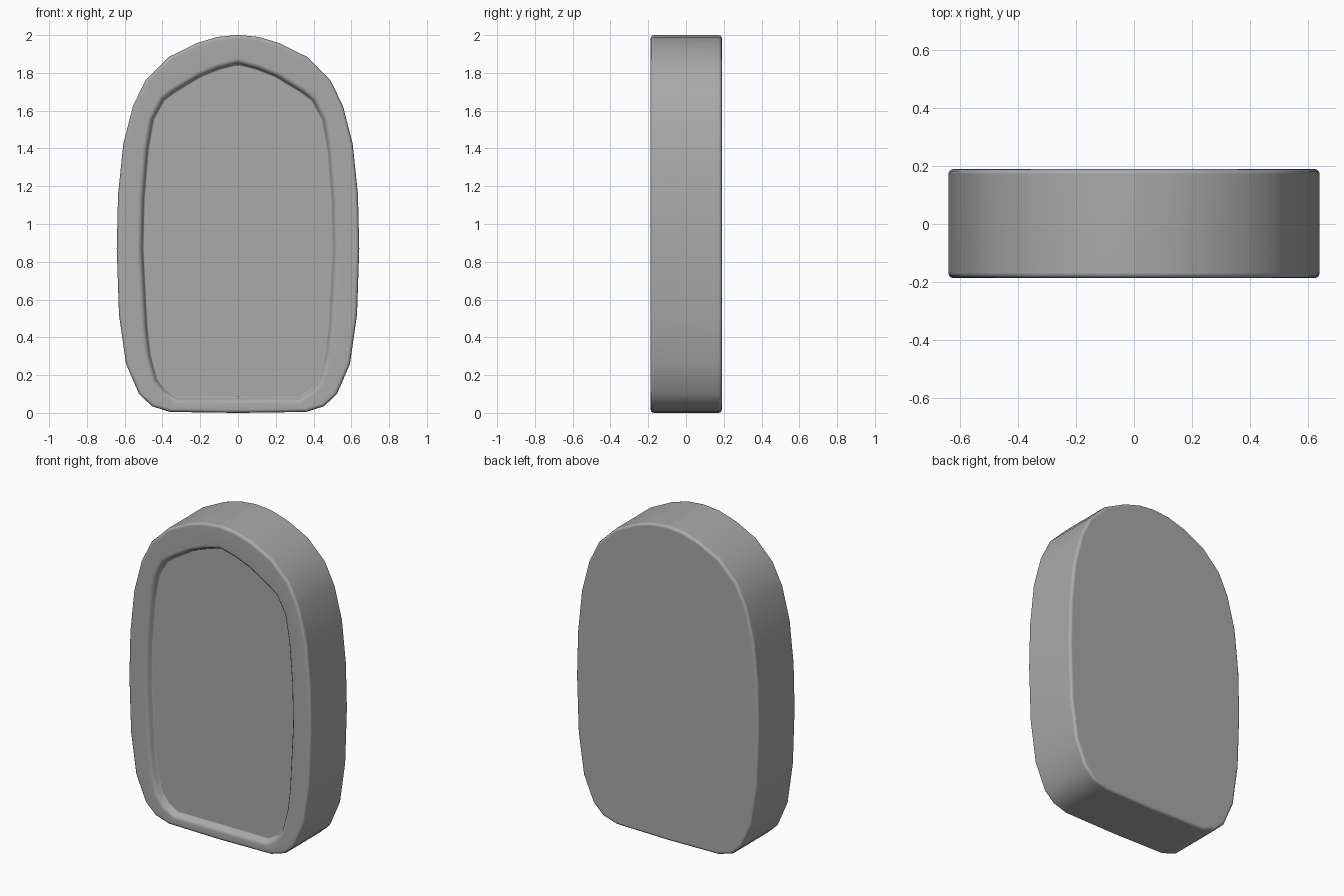
import bpy, bmesh
from math import radians, sin, cos, pi
from mathutils import Vector

if "Cube" in bpy.data.objects:
    bpy.data.objects.remove(bpy.data.objects["Cube"])

stone = bpy.data.materials.new("stone_grey")
stone.use_nodes = True
stone.diffuse_color = (0.4, 0.4, 0.4, 1)
stone.node_tree.nodes["Principled BSDF"].inputs["Base Color"].default_value = (0.4, 0.4, 0.4, 1)

# Half outlines (x, z), from the top centre down to the bottom centre
OUTER = [(0, 2), (.01, 2), (.11, 1.99), (.22, 1.957), (.365, 1.885), (.487, 1.765),
         (.555, 1.627), (.607, 1.425), (.635, 1.156), (.642, .87), (.63, .52),
         (.593, .26), (.524, .1), (.455, .035), (.36, .005), (.01, 0), (0, 0)]
INNER = [(0, 1.845), (.01, 1.843), (.1, 1.82), (.2, 1.78), (.34, 1.695), (.392, 1.655),
         (.448, 1.553), (.476, 1.39), (.497, 1.13), (.503, .865), (.482, .46),
         (.465, .31), (.43, .177), (.386, .12), (.32, .08), (.01, .08), (0, .08)]
HALF = len(OUTER)
FRONT, BACK, FLOOR, ROUND = -.187, .19, -.147, .018

bm = bmesh.new()


def ring(half, inset, y):
    """Closed loop of vertices: the mirrored outline, moved inward by inset."""
    pts = [Vector(p) for p in half] + [Vector((-x, z)) for x, z in half[-2:0:-1]]
    verts = []
    for i, p in enumerate(pts):
        a = (p - pts[i - 1]).normalized()
        b = (pts[(i + 1) % len(pts)] - p).normalized()
        inward = Vector((a.y + b.y, -a.x - b.x)).normalized()
        q = p + inward * inset / max(.5, inward.dot(Vector((a.y, -a.x))))
        verts.append(bm.verts.new((q.x, y, q.y)))
    return verts


# Rings from the back edge, over the rounded rim, into the recess
rings = []
arc = [i * pi / 6 for i in range(4)]
for t in arc:
    rings.append(ring(OUTER, ROUND * (1 - sin(t)), BACK - ROUND * (1 - cos(t))))
for t in arc:
    rings.append(ring(OUTER, ROUND * (1 - cos(t)), FRONT + ROUND * (1 - sin(t))))
for inset, y in ((-.03, FRONT), (-.017, FRONT + .004), (-.007, FRONT + .014),
                 (-.001, FLOOR - .008), (.006, FLOOR)):
    rings.append(ring(INNER, inset, y))

for a, b in zip(rings, rings[1:]):
    for i in range(len(a)):
        j = (i + 1) % len(a)
        bm.faces.new((a[i], a[j], b[j], b[i]))

# Flat back, and a recessed panel in two halves with a fine groove between
bm.faces.new(rings[0])
f = rings[-1]
top, bottom = f[0], f[HALF - 1]
for v in (top, bottom):
    v.co.y += .004
bm.faces.new(f[1:HALF - 1])
bm.faces.new(f[HALF:])
bm.faces.new((top, f[1], f[HALF - 2], bottom))
bm.faces.new((top, bottom, f[HALF], f[-1]))
bmesh.ops.recalc_face_normals(bm, faces=bm.faces)

mesh = bpy.data.meshes.new("headstone")
bm.to_mesh(mesh)
bm.free()
mesh.materials.append(stone)
slab = bpy.data.objects.new("headstone", mesh)
bpy.context.collection.objects.link(slab)

# Soft shading with flat large faces
bpy.context.view_layer.objects.active = slab
slab.select_set(True)
bpy.ops.object.shade_smooth_by_angle(angle=radians(50))
weighted = slab.modifiers.new("flat_faces", "WEIGHTED_NORMAL")
weighted.keep_sharp = True
